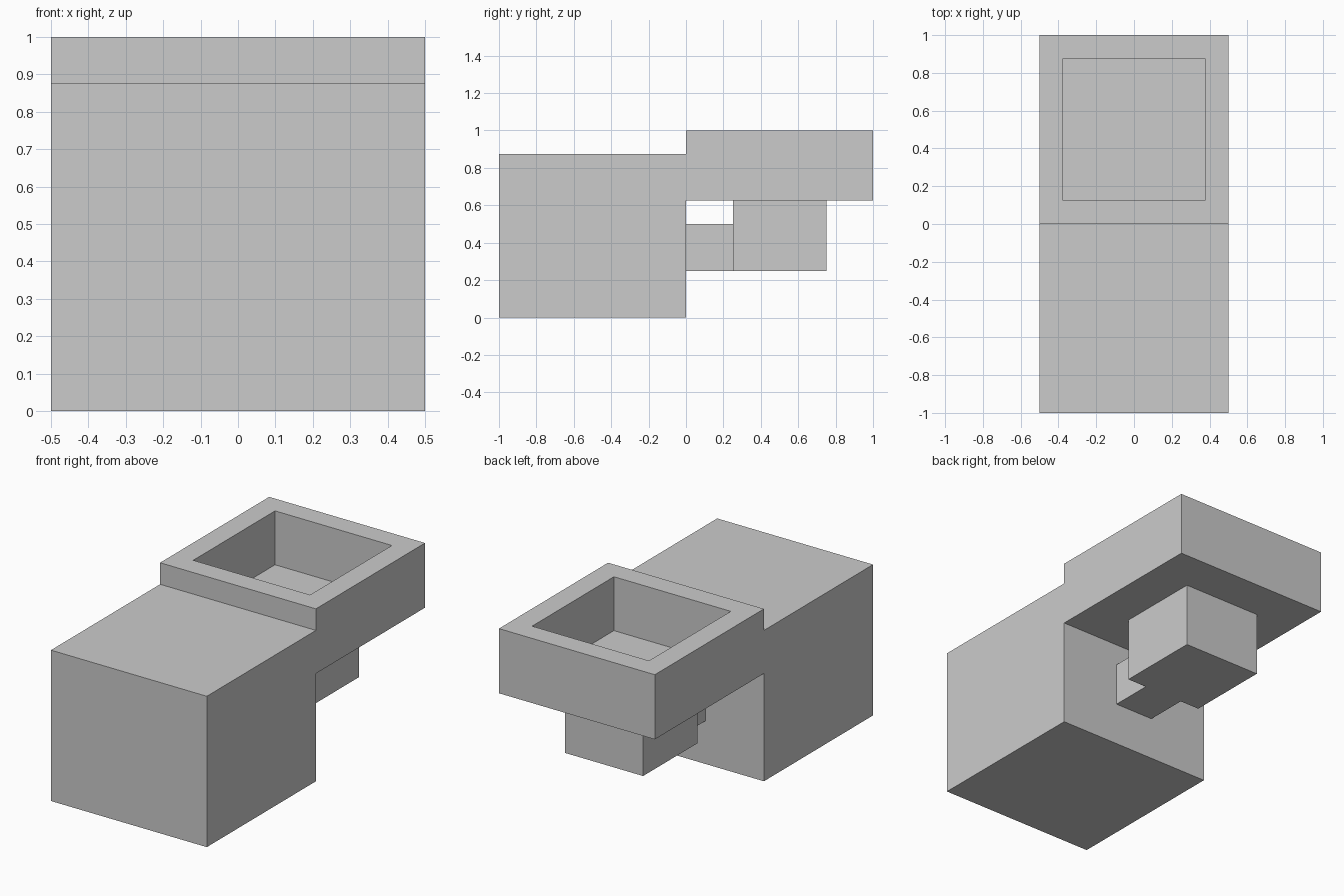
import bpy
import bmesh

if "Cube" in bpy.data.objects:
    bpy.data.objects.remove(bpy.data.objects["Cube"])

grey = bpy.data.materials.new("light grey")
grey.diffuse_color = (0.6, 0.6, 0.6, 1)
grey.use_nodes = True
grey.node_tree.nodes["Principled BSDF"].inputs["Base Color"].default_value = grey.diffuse_color


def box(name, x, y, z):
    """Box spanning the given (min, max) ranges."""
    bm = bmesh.new()
    bmesh.ops.create_cube(bm, size=1)
    for v in bm.verts:
        v.co = [r[0] if c < 0 else r[1] for c, r in zip(v.co, (x, y, z))]
    mesh = bpy.data.meshes.new(name)
    bm.to_mesh(mesh)
    bm.free()
    mesh.materials.append(grey)
    obj = bpy.data.objects.new(name, mesh)
    bpy.context.collection.objects.link(obj)
    return obj


# Large storage block at the front
box("storage_block", (-0.5, 0.5), (-1, 0), (0, 0.875))

# Open bowl: inset the top face and push it down to form the cavity
bowl = box("funnel_bowl", (-0.5, 0.5), (0, 1), (0.625, 1))
bm = bmesh.new()
bm.from_mesh(bowl.data)
bm.normal_update()
top = max(bm.faces, key=lambda f: f.calc_center_median().z)
bmesh.ops.inset_region(bm, faces=[top], thickness=0.125, use_even_offset=True)
floor = bmesh.ops.extrude_discrete_faces(bm, faces=[top])["faces"][0]
for v in floor.verts:
    v.co.z = 0.6875
bmesh.ops.recalc_face_normals(bm, faces=bm.faces)
bm.to_mesh(bowl.data)
bm.free()

# Stem below the bowl, and the spout joining it to the block
box("funnel_stem", (-0.25, 0.25), (0.25, 0.75), (0.25, 0.625))
box("spout", (-0.125, 0.125), (0, 0.25), (0.25, 0.5))
